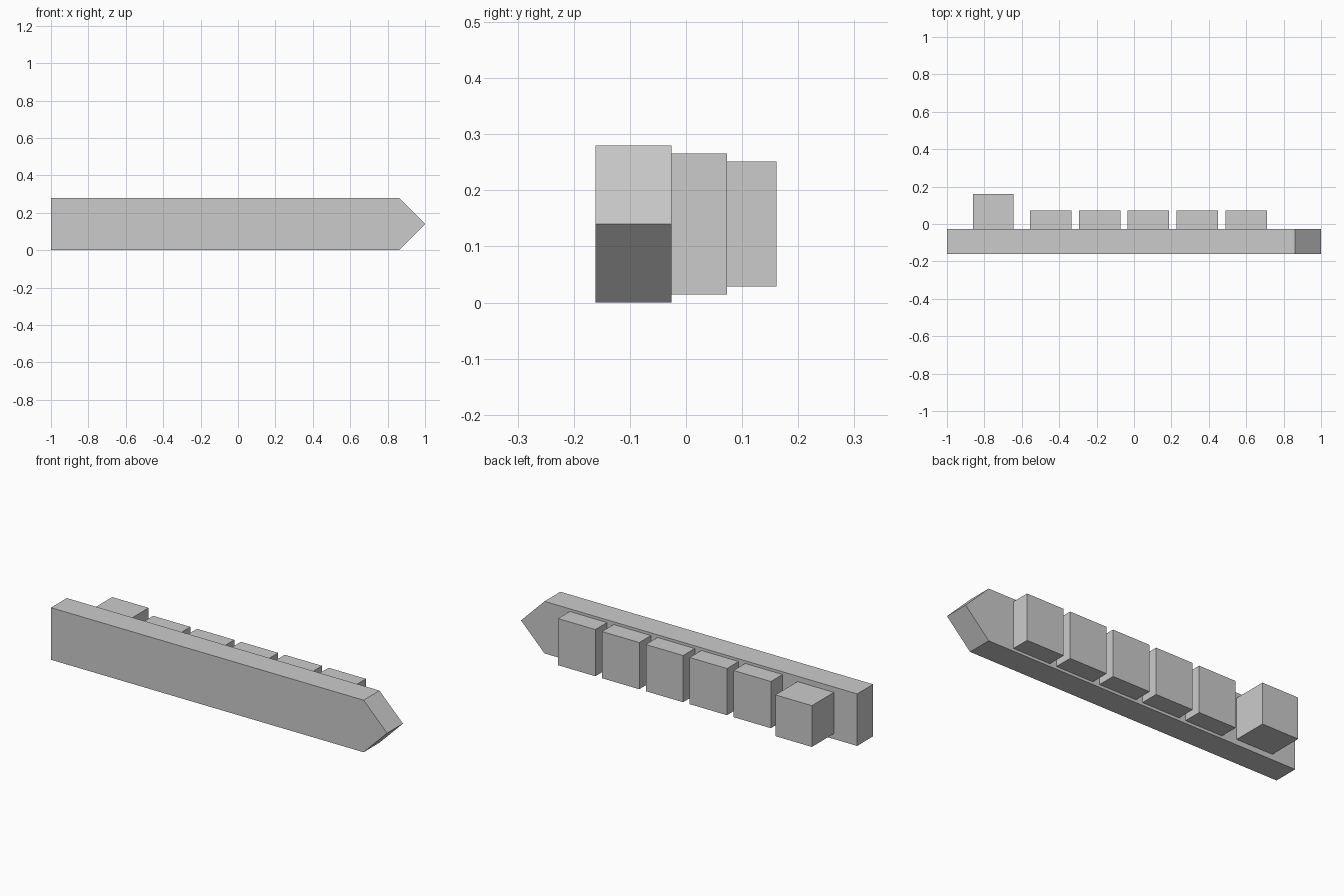
import bpy
import bmesh
from mathutils import Vector

cube = bpy.data.objects.get("Cube")
if cube:
    bpy.data.objects.remove(cube, do_unlink=True)

# Single plain grey finish
GREY = (0.6, 0.6, 0.6, 1.0)
grey = bpy.data.materials.new("plain_grey")
grey.use_nodes = True
grey.diffuse_color = GREY
grey.node_tree.nodes["Principled BSDF"].inputs["Base Color"].default_value = GREY

MID_Z = 0.14
BOARD_FRONT, BOARD_BACK = -0.161, -0.026


def extruded(name, outline, y0, y1):
    """Extrude an (x, z) outline from y0 back to y1."""
    bm = bmesh.new()
    face = bm.faces.new([bm.verts.new((x, y0, z)) for x, z in outline])
    out = bmesh.ops.extrude_face_region(bm, geom=[face])
    moved = [v for v in out["geom"] if isinstance(v, bmesh.types.BMVert)]
    bmesh.ops.translate(bm, verts=moved, vec=Vector((0, y1 - y0, 0)))
    bmesh.ops.recalc_face_normals(bm, faces=bm.faces)
    mesh = bpy.data.meshes.new(name)
    bm.to_mesh(mesh)
    bm.free()
    mesh.materials.append(grey)
    obj = bpy.data.objects.new(name, mesh)
    bpy.context.collection.objects.link(obj)
    return obj


def block(name, x, width, height, y1):
    """Box on the back of the board, centred on its height."""
    a, b = x - width / 2, x + width / 2
    lo, hi = MID_Z - height / 2, MID_Z + height / 2
    extruded(name, [(a, lo), (b, lo), (b, hi), (a, hi)], BOARD_BACK, y1)


# Long board with a pointed end
extruded("pointed_board",
         [(-1, 0), (0.86, 0), (1, MID_Z), (0.86, 2 * MID_Z), (-1, 2 * MID_Z)],
         BOARD_FRONT, BOARD_BACK)

# Deep block near the square end
block("deep_block", -0.753, 0.217, 0.222, 0.161)

# Row of five shallower blocks
for i in range(5):
    block(f"row_block_{i + 1}", -0.445 + 0.261 * i, 0.222, 0.251, 0.073)
